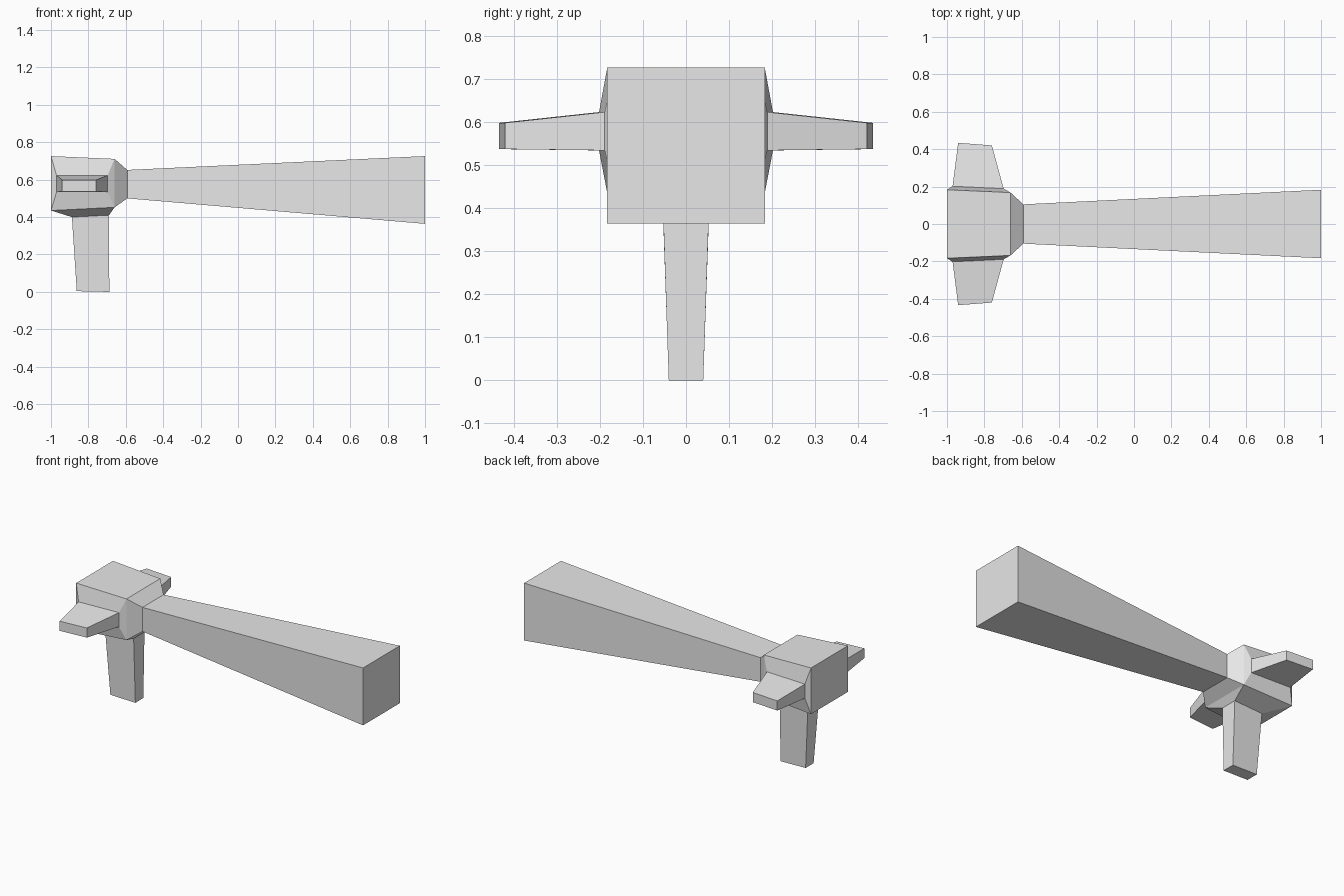
import bpy

cube = bpy.data.objects.get("Cube")
if cube:
    bpy.data.objects.remove(cube, do_unlink=True)

grey = bpy.data.materials.new("plain_grey")
grey.use_nodes = True
grey.diffuse_color = (0.8, 0.8, 0.8, 1)
grey.node_tree.nodes["Principled BSDF"].inputs["Base Color"].default_value = (0.8, 0.8, 0.8, 1)


def loft(name, loops, start_cap=True, skip=()):
    """Join four-point loops, wound anticlockwise about the loft direction."""
    verts = [p for loop in loops for p in loop]
    faces = []
    for s in range(len(loops) - 1):
        for i in range(4):
            if (s, i) not in skip:
                j = (i + 1) % 4
                faces.append((4 * s + i, 4 * s + j, 4 * s + 4 + j, 4 * s + 4 + i))
    if start_cap:
        faces.append((3, 2, 1, 0))
    last = 4 * (len(loops) - 1)
    faces.append(tuple(last + i for i in range(4)))
    mesh = bpy.data.meshes.new(name)
    mesh.from_pydata(verts, [], faces)
    mesh.materials.append(grey)
    obj = bpy.data.objects.new(name, mesh)
    bpy.context.collection.objects.link(obj)
    return obj


def section(x, y, low, high):
    return [(x, -y, low), (x, y, low), (x, y, high), (x, -y, high)]


# Body: block, short neck and flaring beam; faces under the fins stay open
rear = section(-1, 0.183, 0.435, 0.726)
front = section(-0.66, 0.168, 0.452, 0.711)
neck = section(-0.592, 0.105, 0.5, 0.652)
end = section(1, 0.183, 0.364, 0.726)
loft("body", [rear, front, neck, end], skip={(0, 0), (0, 1), (0, 3)})


# Side fins: sloped collar on the block, then a tapered blade
def fin_loop(rear_x, rear_y, front_x, front_y, low, high):
    return [(front_x, front_y, low), (rear_x, rear_y, low),
            (rear_x, rear_y, high), (front_x, front_y, high)]


side_loops = [
    [front[1], rear[1], rear[2], front[2]],
    fin_loop(-0.97, 0.202, -0.697, 0.189, 0.534, 0.623),
    fin_loop(-0.94, 0.434, -0.76, 0.42, 0.537, 0.598),
]
loft("left_fin", side_loops, start_cap=False)
mirrored = [[(x, -y, z) for x, y, z in reversed(loop)] for loop in side_loops]
loft("right_fin", mirrored, start_cap=False)


# Lower fin: sloped collar under the block, then a tapered post
def post_loop(rear_x, rear_z, front_x, front_z, y):
    return [(rear_x, -y, rear_z), (rear_x, y, rear_z),
            (front_x, y, front_z), (front_x, -y, front_z)]


loft("lower_fin", [
    [rear[0], rear[1], front[1], front[0]],
    post_loop(-0.888, 0.4, -0.69, 0.41, 0.054),
    post_loop(-0.862, 0.004, -0.688, 0, 0.04),
], start_cap=False)
